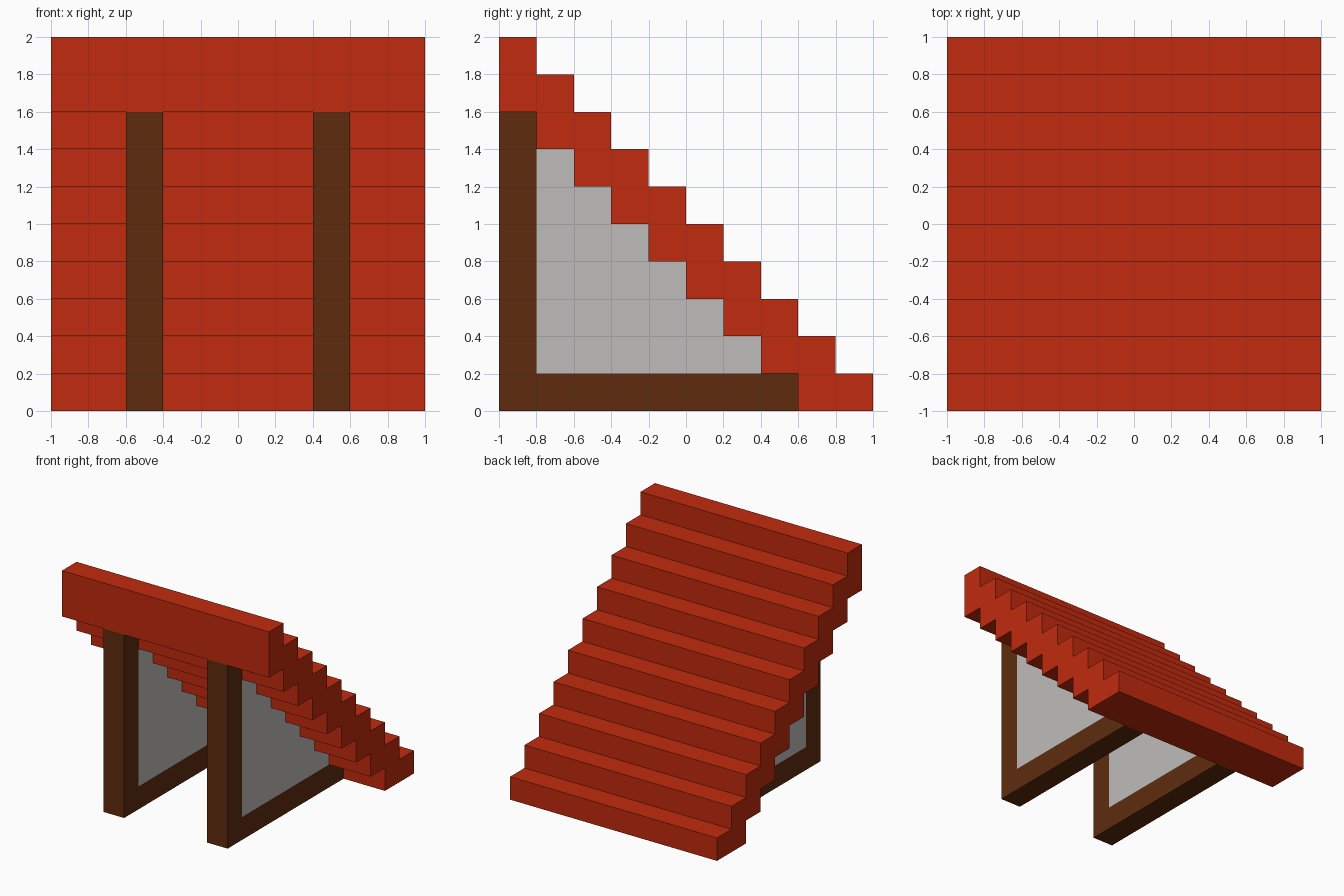
import bpy
import bmesh

if "Cube" in bpy.data.objects:
    bpy.data.objects.remove(bpy.data.objects["Cube"], do_unlink=True)

STEP = 0.2      # rise and run of one step
COUNT = 10      # number of steps


def material(name, color):
    mat = bpy.data.materials.new(name)
    mat.use_nodes = True
    mat.diffuse_color = color
    mat.node_tree.nodes["Principled BSDF"].inputs["Base Color"].default_value = color
    return mat


def prism(name, profile, x0, x1, mat):
    """Extrude a (y, z) profile along x."""
    bm = bmesh.new()
    base = bm.faces.new([bm.verts.new((x0, y, z)) for y, z in profile])
    extruded = bmesh.ops.extrude_face_region(bm, geom=[base])["geom"]
    verts = [v for v in extruded if isinstance(v, bmesh.types.BMVert)]
    bmesh.ops.translate(bm, verts=verts, vec=(x1 - x0, 0, 0))
    bmesh.ops.recalc_face_normals(bm, faces=bm.faces[:])
    mesh = bpy.data.meshes.new(name)
    bm.to_mesh(mesh)
    bm.free()
    mesh.materials.append(mat)
    obj = bpy.data.objects.new(name, mesh)
    bpy.context.collection.objects.link(obj)
    return obj


def descent(y, z, steps):
    """Stepped line going down towards the back: run first, then drop."""
    points = [(y, z)]
    for _ in range(steps):
        y += STEP
        points.append((y, z))
        z -= STEP
        points.append((y, z))
    return points


def box(y0, y1, z0, z1):
    return [(y0, z0), (y1, z0), (y1, z1), (y0, z1)]


red = material("red", (0.533, 0.024, 0.0044, 1))
brown = material("dark brown", (0.112, 0.024, 0.0044, 1))
grey = material("light grey", (0.515, 0.503, 0.491, 1))

# Stair flight with a stepped underside
top = descent(-1, 2, COUNT)
underside = descent(-1, 2 - 2 * STEP, COUNT - 2)
prism("stair_flight", top + underside[::-1], -1, 1, red)

# Two side supports: post, floor beam and stepped infill panel
for side, x in (("right", -0.6), ("left", 0.4)):
    x1 = x + STEP
    prism(f"{side}_post", box(-1, -0.8, 0, 1.6), x, x1, brown)
    prism(f"{side}_floor_beam", box(-0.8, 0.6, 0, 0.2), x, x1, brown)
    infill = descent(-0.8, 1.4, 6)
    prism(f"{side}_infill_panel", infill + [(-0.8, 0.2)], x, x1, grey)
